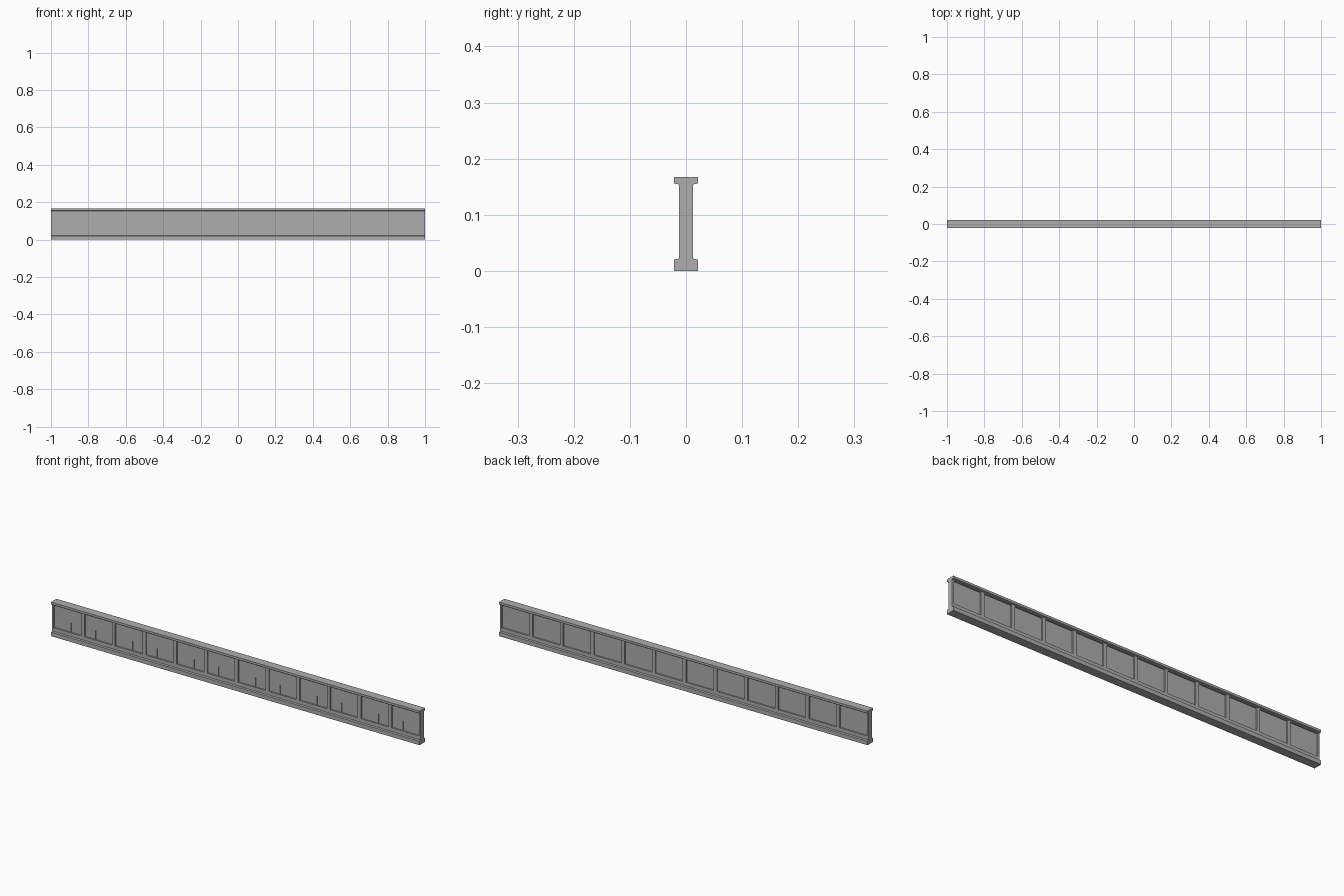
import bpy
import bmesh

cube = bpy.data.objects.get("Cube")
if cube:
    bpy.data.objects.remove(cube, do_unlink=True)

grey = bpy.data.materials.new("concrete_grey")
grey.use_nodes = True
colour = (0.42, 0.42, 0.42, 1)
grey.diffuse_color = colour
grey.node_tree.nodes["Principled BSDF"].inputs["Base Color"].default_value = colour

BAYS = 12
PITCH = 2 / BAYS
SILL, HEAD = 0.04, 0.15      # recessed panel bottom and top
FACE, PANEL = 0.0125, 0.006  # half thickness of frame and of panel


def finish(name, bm):
    bmesh.ops.recalc_face_normals(bm, faces=bm.faces)
    mesh = bpy.data.meshes.new(name)
    bm.to_mesh(mesh)
    bm.free()
    mesh.materials.append(grey)
    obj = bpy.data.objects.new(name, mesh)
    bpy.context.collection.objects.link(obj)
    return obj


def box(name, x0, x1, y0, y1, z0, z1):
    bm = bmesh.new()
    bmesh.ops.create_cube(bm, size=1)
    for v in bm.verts:
        v.co.x = x1 if v.co.x > 0 else x0
        v.co.y = y1 if v.co.y > 0 else y0
        v.co.z = z1 if v.co.z > 0 else z0
    return finish(name, bm)


def rail(name, half_profile):
    """Extrude a mirrored (y, z) profile along the beam."""
    profile = half_profile + [(-y, z) for y, z in reversed(half_profile)]
    bm = bmesh.new()
    face = bm.faces.new([bm.verts.new((-1, y, z)) for y, z in profile])
    ext = bmesh.ops.extrude_face_region(bm, geom=[face])
    for item in ext["geom"]:
        if isinstance(item, bmesh.types.BMVert):
            item.co.x = 1
    return finish(name, bm)


# Flanges
rail("bottom_flange", [(0.021, 0), (0.021, 0.02), (FACE, 0.022)])
rail("top_flange", [(FACE, 0.154), (0.021, 0.156), (0.021, 0.167)])

# Web panel with its bottom and top frame rails
box("web_panel", -0.995, 0.995, -PANEL, PANEL, 0.021, 0.155)
box("sill_rail", -0.995, 0.995, -FACE, FACE, 0.0215, SILL)
box("head_rail", -0.995, 0.995, -FACE, FACE, HEAD, 0.1545)

# Posts between the bays and at both ends
for i in range(BAYS + 1):
    x = -1 + i * PITCH
    box(f"post_{i}", max(x - 0.009, -1), min(x + 0.009, 1),
        -FACE, FACE, 0.0215, 0.1545)

# Thin upright fins on the front, alternately either side of each bay centre
for i in range(BAYS):
    x = -1 + (i + 0.5) * PITCH + (0.017 if i % 2 == 0 else -0.017)
    box(f"front_fin_{i}", x - 0.0012, x + 0.0012,
        -PANEL - 0.003, -PANEL + 0.001, 0.035, 0.085)
